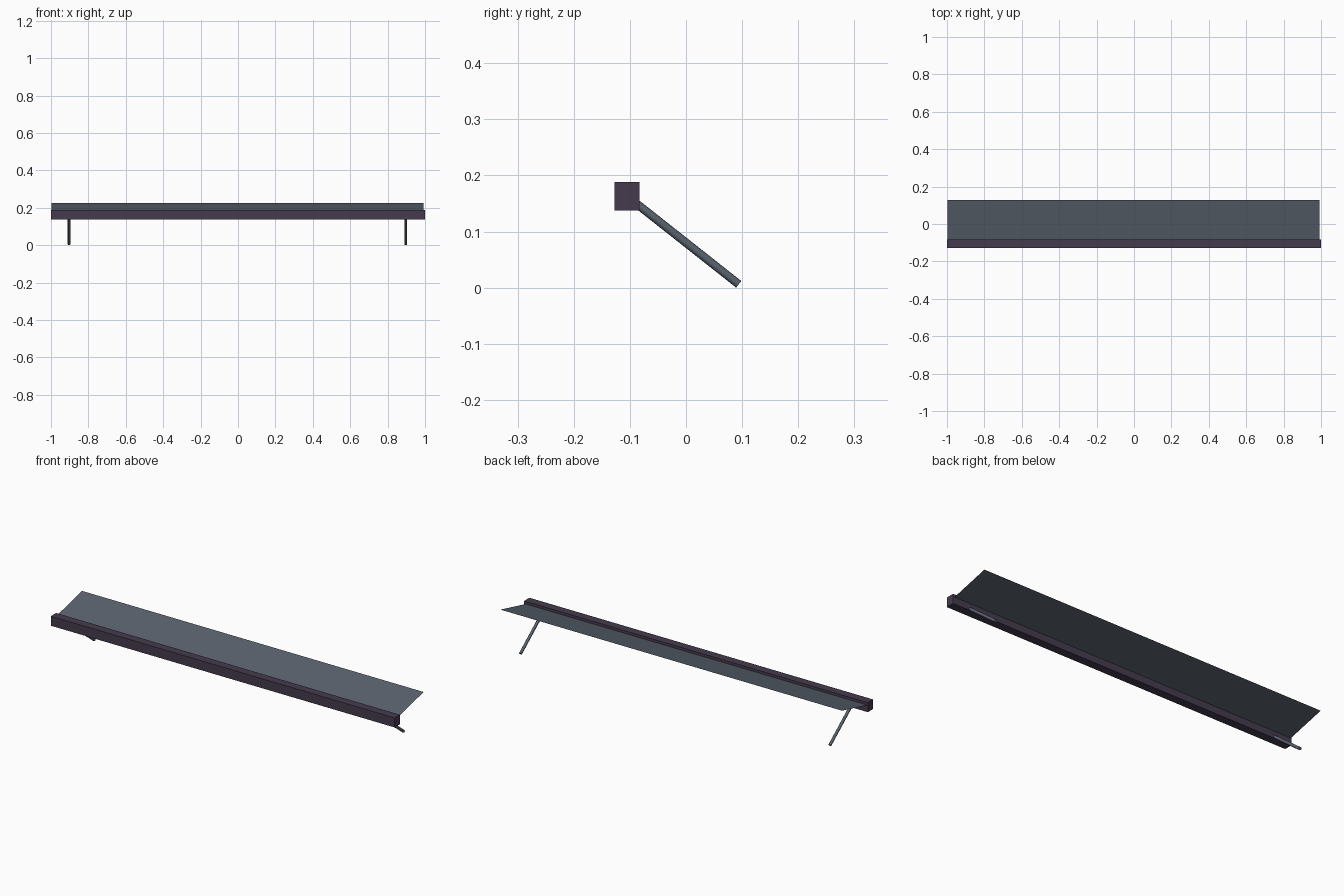
import bpy
import bmesh
from mathutils import Vector

cube = bpy.data.objects.get("Cube")
if cube:
    bpy.data.objects.remove(cube, do_unlink=True)


def make_material(name, color):
    mat = bpy.data.materials.new(name)
    mat.use_nodes = True
    mat.diffuse_color = color
    mat.node_tree.nodes["Principled BSDF"].inputs["Base Color"].default_value = color
    return mat


def finish(name, bm, mat):
    mesh = bpy.data.meshes.new(name)
    bm.to_mesh(mesh)
    bm.free()
    mesh.materials.append(mat)
    obj = bpy.data.objects.new(name, mesh)
    bpy.context.collection.objects.link(obj)
    return obj


slate = make_material("slate grey", (0.10, 0.122, 0.152, 1))
plum = make_material("dark plum", (0.06, 0.044, 0.075, 1))

CASE_Y, CASE_Z = -0.105, 0.163
MID_X = -0.003

# Long box housing along the front
bm = bmesh.new()
bmesh.ops.create_cube(bm, size=1)
bmesh.ops.scale(bm, vec=(2.0, 0.044, 0.05), verts=bm.verts)
bmesh.ops.translate(bm, vec=(0, CASE_Y, CASE_Z), verts=bm.verts)
finish("awning_case", bm, plum)

# Flat cloth sheet rising towards the back
bm = bmesh.new()
inner, outer = (CASE_Y, 0.169), (0.127, 0.225)
half = 0.994
corners = [(MID_X - half, *inner), (MID_X + half, *inner),
           (MID_X + half, *outer), (MID_X - half, *outer)]
bm.faces.new([bm.verts.new(c) for c in corners])
finish("awning_sheet", bm, slate)

# Round support arms sloping down from the housing
start = Vector((0, CASE_Y, CASE_Z))
end = Vector((0, 0.094, 0.006))
axis = end - start
for name, side in (("left_arm", 1), ("right_arm", -1)):
    bm = bmesh.new()
    bmesh.ops.create_cone(bm, cap_ends=True, segments=12, radius1=0.0075,
                          radius2=0.0075, depth=axis.length)
    arm = finish(name, bm, slate)
    arm.rotation_euler = axis.to_track_quat("Z", "X").to_euler()
    arm.location = (start + end) / 2 + Vector((MID_X + side * 0.9, 0, 0))
    bpy.ops.object.select_all(action="DESELECT")
    arm.select_set(True)
    bpy.context.view_layer.objects.active = arm
    bpy.ops.object.shade_smooth_by_angle()
